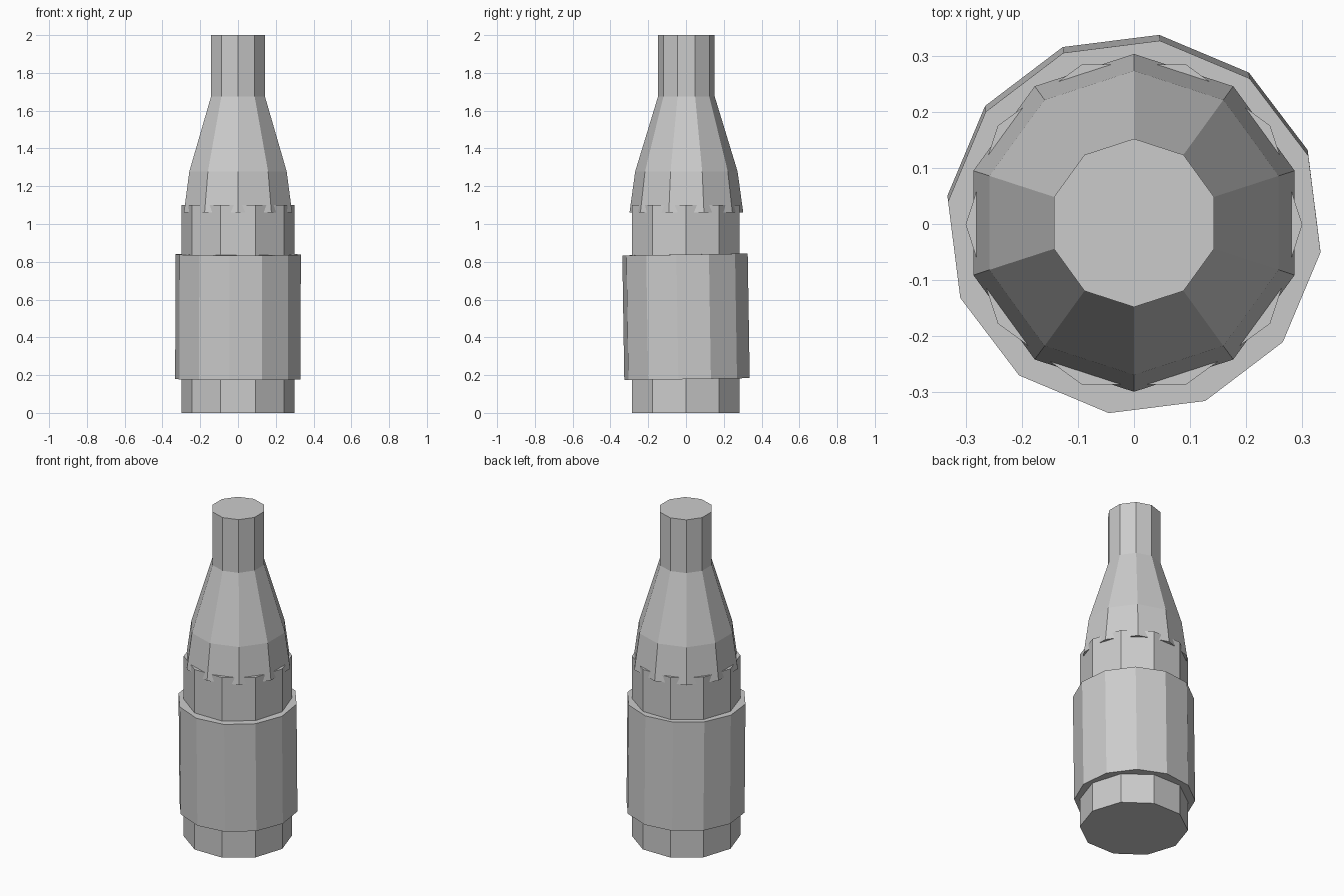
import bpy, bmesh
from math import sin, cos, pi, radians

if "Cube" in bpy.data.objects:
    bpy.data.objects.remove(bpy.data.objects["Cube"])


def lathe(name, profile, sides, start):
    """Closed faceted solid of revolution from (radius, z) pairs."""
    bm = bmesh.new()
    rings = []
    for r, z in profile:
        rings.append([bm.verts.new((r * cos(start + 2 * pi * i / sides),
                                    r * sin(start + 2 * pi * i / sides), z))
                      for i in range(sides)])
    for a, b in zip(rings, rings[1:]):
        for i in range(sides):
            j = (i + 1) % sides
            bm.faces.new((a[i], a[j], b[j], b[i]))
    bm.faces.new(rings[0][::-1])
    bm.faces.new(rings[-1])
    mesh = bpy.data.meshes.new(name)
    bm.to_mesh(mesh)
    bm.free()
    obj = bpy.data.objects.new(name, mesh)
    bpy.context.collection.objects.link(obj)
    return obj


# Straight ten-sided bottle body
body = lathe("bottle_body", [(0.30, 0), (0.30, 1.10)], 10, 0)
body.location.y = -0.001

# Shoulder tapering into the neck, turned half a facet from the body
neck = lathe("shoulder_and_neck",
             [(0.301, 1.06), (0.271, 1.278), (0.15, 1.675), (0.15, 2.0)],
             10, pi / 2)
neck.location.y = 0.002

# Slightly crooked twelve-sided label sleeve
label = lathe("label_sleeve", [(0.335, -0.33), (0.335, 0.33)], 12, radians(-7.8))
label.location = (0, 0, 0.509)
label.rotation_euler = (radians(0.9), radians(0.1), 0)
